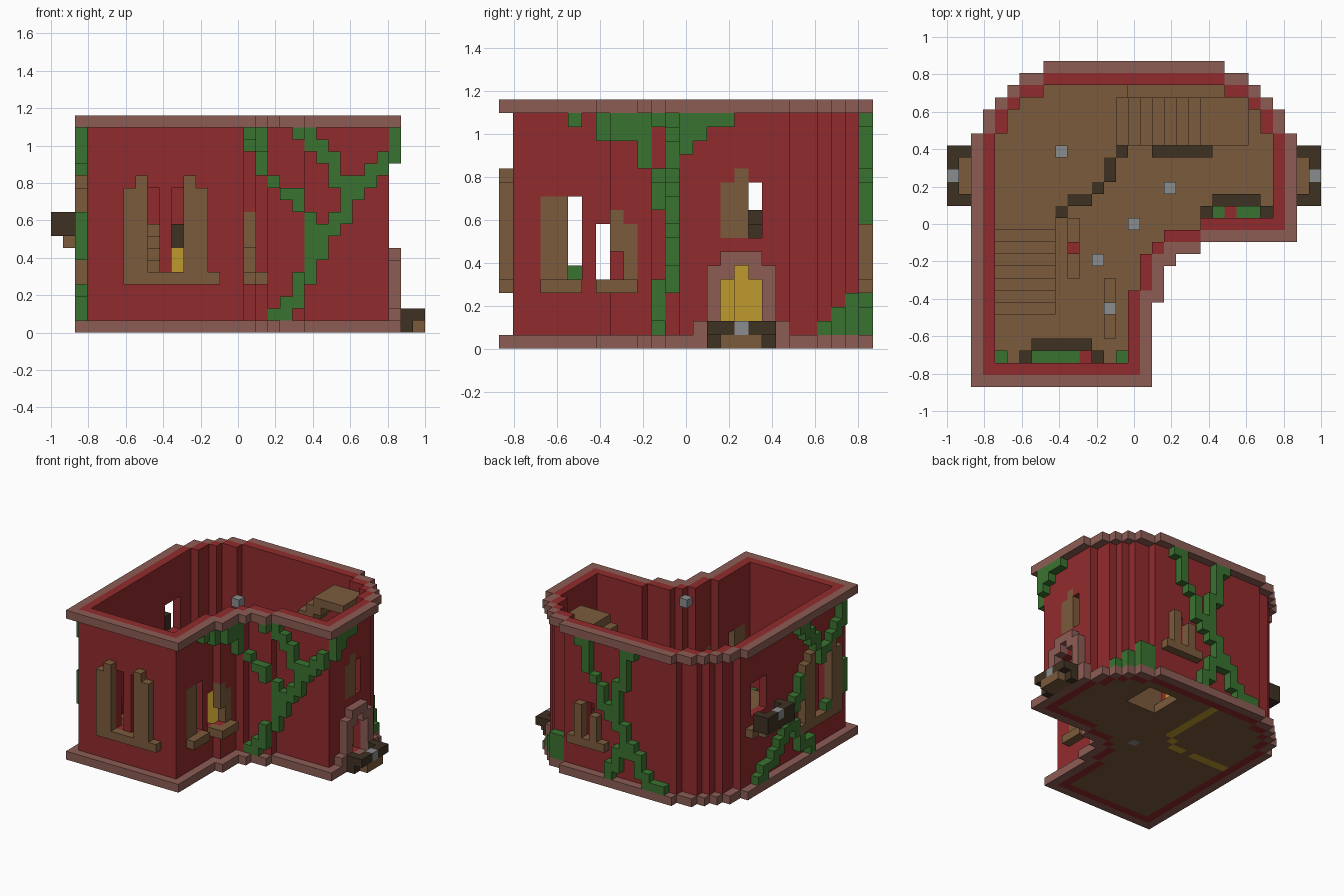
import bpy, bmesh

cube = bpy.data.objects.get("Cube")
if cube:
    bpy.data.objects.remove(cube, do_unlink=True)

U = 2 / 31                       # block size
ORIGIN = (15.5, 13.5, 0)
TOP = 17                         # highest block layer


def material(name, rgb):
    lin = [((c / 255 + 0.055) / 1.055) ** 2.4 for c in rgb] + [1]
    m = bpy.data.materials.new(name)
    m.use_nodes = True
    m.diffuse_color = lin
    m.node_tree.nodes["Principled BSDF"].inputs["Base Color"].default_value = lin
    return m


RED = material("red_wall", (145, 43, 45))
PINK = material("pink_stone", (140, 93, 84))
BROWN = material("brown_wood", (123, 91, 60))
DARK = material("dark_wood", (62, 49, 34))
GREEN = material("leaf_green", (58, 114, 48))
YELLOW = material("yellow_panel", (190, 154, 45))
GREY = material("grey_lantern", (138, 140, 142))

grid = {}                        # block position -> (part, material)


def put(part, mat, xs, ys, zs):
    """Fill a box of blocks; each range is a number or (first, last)."""
    span = [range(r, r + 1) if isinstance(r, int) else range(r[0], r[1] + 1) for r in (xs, ys, zs)]
    for x in span[0]:
        for y in span[1]:
            for z in span[2]:
                grid[x, y, z] = (part, mat)


def carve(xs, ys, zs):
    put(None, None, xs, ys, zs)


def footprint(rows):
    """rows: (last y row, first x, end x), listed from the front."""
    cells, y = set(), rows[0][0]
    for last, a, b in rows[1:]:
        while y <= last:
            cells |= {(x, y) for x in range(a, b)}
            y += 1
    return cells


RIM = footprint([(0,), (6, 2, 17), (9, 2, 18), (10, 2, 19), (11, 2, 21), (20, 2, 29),
                 (22, 3, 28), (23, 4, 27), (24, 5, 26), (25, 6, 25), (26, 8, 23)])
WALL = footprint([(1,), (7, 3, 16), (10, 3, 17), (11, 3, 18), (12, 3, 21), (20, 3, 28),
                  (22, 4, 27), (23, 5, 26), (24, 6, 25), (25, 8, 23)])
ROOM = footprint([(2,), (7, 4, 15), (10, 4, 16), (11, 4, 17), (12, 4, 18), (13, 4, 21),
                  (20, 4, 27), (22, 5, 26), (23, 6, 25), (24, 8, 23)])

# Floor, walls and the stone bands at bottom and top
for x, y in RIM:
    if (x, y) in ROOM:
        put("floor", BROWN, x, y, 0)
    elif (x, y) in WALL:
        put("walls", RED, x, y, (0, TOP))
    else:
        put("base_band", PINK, x, y, 0)
        put("top_band", PINK, x, y, TOP)


def outside(side, a):
    """Block just outside the wall on a side, at position a along it."""
    if side in "front back":
        ys = [y for x, y in WALL if x == a]
        return (a, min(ys) - 1) if side == "front" else (a, max(ys) + 1)
    xs = [x for x, y in WALL if y == a]
    return (min(xs) - 1, a) if side == "left_end" else (max(xs) + 1, a)


def on_wall(part, mat, side, along, zs):
    first, last = (along, along) if isinstance(along, int) else along
    for a in range(first, last + 1):
        x, y = outside(side, a)
        put(part, mat, x, y, zs)


def opening(side, a, zs):
    x, y = outside(side, a)
    dx, dy = {"front": (0, 1), "back": (0, -1), "left_end": (1, 0), "door_end": (-1, 0)}[side]
    carve(x + dx, y + dy, zs)


# Vines, stepped paths on the outer walls
def vine(side, points):
    for (a, k), (b, m) in zip(points, points[1:]):
        n = abs(b - a) + abs(m - k)
        for t in range(n + 1):
            p, q = round(a + (b - a) * t / n), round(k + (m - k) * t / n)
            on_wall("vines", GREEN, side, p, q)


vine("front", [(18, 1), (19, 1), (19, 2), (20, 2), (20, 4), (21, 4), (21, 6), (22, 6), (22, 8),
               (23, 8), (23, 9), (24, 9), (24, 11), (25, 11), (25, 12), (26, 12), (26, 13), (27, 13), (27, 14)])
vine("front", [(16, 15), (16, 16), (17, 16), (17, 13), (18, 12), (19, 11), (20, 11), (20, 10), (21, 9), (21, 6)])
vine("front", [(20, 16), (21, 16), (21, 15), (22, 15), (22, 14), (23, 14), (23, 12), (24, 11)])
vine("door_end", [(13, 14), (13, 16), (14, 16), (14, 15)])
vine("door_end", [(14, 16), (16, 16)])
vine("door_end", [(7, 16), (10, 16), (10, 13)])
vine("door_end", [(7, 15), (10, 15)])
on_wall("vines", GREEN, "door_end", 5, 16)
vine("back", [(20, 16), (19, 16), (19, 13), (17, 11), (17, 9), (14, 7), (14, 5), (12, 4), (12, 2), (10, 1), (9, 1)])
vine("back", [(13, 16), (14, 15), (14, 13), (15, 12), (15, 8)])
vine("back", [(14, 5), (15, 3), (16, 1)])
vine("left_end", [(2, 16), (3, 13), (6, 11), (9, 10), (11, 8), (13, 4), (16, 2), (18, 1)])
vine("left_end", [(10, 16), (8, 15), (7, 13), (5, 11), (2, 9), (2, 6)])
vine("left_end", [(12, 6), (10, 3), (8, 1)])
put("vines", GREEN, (23, 24), 25, (1, 3))
put("vines", GREEN, 25, 24, (1, 2))
put("vines", GREEN, 26, 23, 1)


# Large shuttered windows on the front and the left end
def big_window(side, s):
    on_wall("window_sill", BROWN, side, (s, s + 7), 4)
    for near, tip in ((s, s + 1), (s + 5, s + 5)):
        on_wall("window_shutter", BROWN, side, (near, near + 1), (5, 11))
        on_wall("window_shutter", BROWN, side, tip, 12)
    for a in (s + 2, s + 4):
        x, y = outside(side, a)
        carve(x, y, (5, 11))
        opening(side, a, (5, 11))


big_window("front", 6)
big_window("left_end", 3)
on_wall("vines", GREEN, "left_end", 5, 5)

# Small windows around the inner corner
on_wall("window_sill", BROWN, "door_end", (3, 5), 4)
put("window_shutter", BROWN, 15, (3, 4), (5, 10))
opening("door_end", 5, (5, 10))
put("window_sill", BROWN, 17, (7, 9), 4)
put("window_sill", BROWN, 16, 7, 4)
put("window_shutter", BROWN, 16, 8, (7, 9))
put("window_shutter", BROWN, 16, 9, (5, 8))
carve(15, 7, (5, 8))
carve(16, 8, (5, 6))

# Back window
on_wall("window_sill", BROWN, "back", (17, 21), 4)
on_wall("window_shutter", BROWN, "back", 18, (5, 7))
on_wall("window_shutter", BROWN, "back", 20, (5, 8))
opening("back", 19, (5, 8))

# Window above the door
put("window_shutter", BROWN, 27, (16, 17), (8, 11))
put("window_shutter", BROWN, 27, 17, 12)
opening("door_end", 18, (8, 11))

# Arched stone doorway
put("door_arch", PINK, 28, (15, 19), (1, 5))
put("door_arch", PINK, 28, (16, 18), 6)
for y in (14, 20):
    put("door_arch", PINK, 28, y, 1)
carve((27, 28), (16, 18), (1, 4))
carve((27, 28), 17, 5)

# Railed landing at the door and balcony on the left end
carve(3, (16, 18), (9, 12))
for name, near, far, k in (("door_landing", 29, 30, 0), ("balcony", 1, 0, 7)):
    put(name + "_floor", BROWN, near, (16, 18), k)
    rail = k if k == 0 else k + 1
    for y in (15, 19):
        put(name + "_rail", DARK, near, y, (rail, rail + 1))
    put(name + "_rail", DARK, far, (15, 19), (k + 1, rail + 1))
    put(name + "_lantern", GREY, far, 17, rail + 1)
put("door_landing_floor", BROWN, 30, (16, 18), 0)
put("balcony_floor", BROWN, 2, (15, 19), 7)

# Mezzanine with dark edge beam and yellow partition below it
EDGE = {14: 9, 15: 11, 16: 12, 17: 13, 18: 13, 19: 14}
for x, y in ROOM:
    if y >= 14 and x <= EDGE.get(y, 14):
        put("mezzanine", BROWN, x, y, 8)
edge_cells = [(9, 14), (10, 15), (11, 15), (12, 16), (13, 17), (13, 18), (14, 19)]
for x, y in edge_cells:
    put("edge_beam", DARK, x, y, (7, 8))
for x, y in [(x, 15) for x in range(4, 9)] + edge_cells[1:-1] + [(13, y) for y in range(19, 25)]:
    put("partition", YELLOW, x, y, (0, 6))

# Two flights of stairs and the upper landing
for n in range(8):
    put("lower_stairs", BROWN, (4, 8), 6 + n, (max(1, n - 1), n + 1))
    put("upper_stairs", BROWN, 14 + n, (20, 23), (8 + n, 9 + n))
put("upper_landing", BROWN, (22, 24), (20, 23), 16)
carve((18, 21), (20, 23), 0)
put("stair_screen", BROWN, (17, 21), 19, (1, 9))
put("stair_rail", DARK, (17, 21), 19, 10)

# Benches, planters and lanterns inside
put("planter", DARK, (7, 11), 3, 1)
put("planter", DARK, (6, 12), 2, 1)
put("planter", DARK, (22, 25), 15, 1)
put("planter", DARK, (21, 26), 14, 1)
for x, y in [(4, 2), (14, 2)] + [(x, 2) for x in range(7, 11)] + [(22, 14), (24, 14), (25, 14)]:
    put("planter_leaves", GREEN, x, y, (1, 2))
for x, y in ((11, 2), (23, 14)):
    put("planter_flower", RED, x, y, (1, 2))
put("bench", BROWN, 10, (9, 13), 1)
put("bench", BROWN, 13, (4, 8), 1)
put("bench_cushion", RED, 10, 11, 2)
for x, y, z in ((9, 19, 9), (18, 16, 1), (15, 13, 0), (15, 13, TOP), (12, 10, 1), (13, 6, 2)):
    put("lantern", GREY, x, y, z)

# Turn the blocks into one clean shell per part
grid = {c: v for c, v in grid.items() if v[0]}
AXES = [(a, s) for a in range(3) for s in (0, 1)]
for part, mat in sorted(set(grid.values()), key=lambda v: v[0]):
    bm = bmesh.new()
    for cell in [c for c, v in grid.items() if v == (part, mat)]:
        for axis, side in AXES:
            nxt = list(cell)
            nxt[axis] += 2 * side - 1
            if tuple(nxt) in grid:
                continue
            quad = []
            for p, q in ((0, 0), (1, 0), (1, 1), (0, 1)):
                co = list(cell)
                co[axis] += side
                co[(axis + 1) % 3] += p
                co[(axis + 2) % 3] += q
                quad.append(bm.verts.new([(c - o) * U for c, o in zip(co, ORIGIN)]))
            bm.faces.new(quad if side else quad[::-1])
    bmesh.ops.remove_doubles(bm, verts=bm.verts, dist=U / 100)
    mesh = bpy.data.meshes.new(part)
    bm.to_mesh(mesh)
    bm.free()
    mesh.materials.append(mat)
    bpy.context.collection.objects.link(bpy.data.objects.new(part, mesh))
